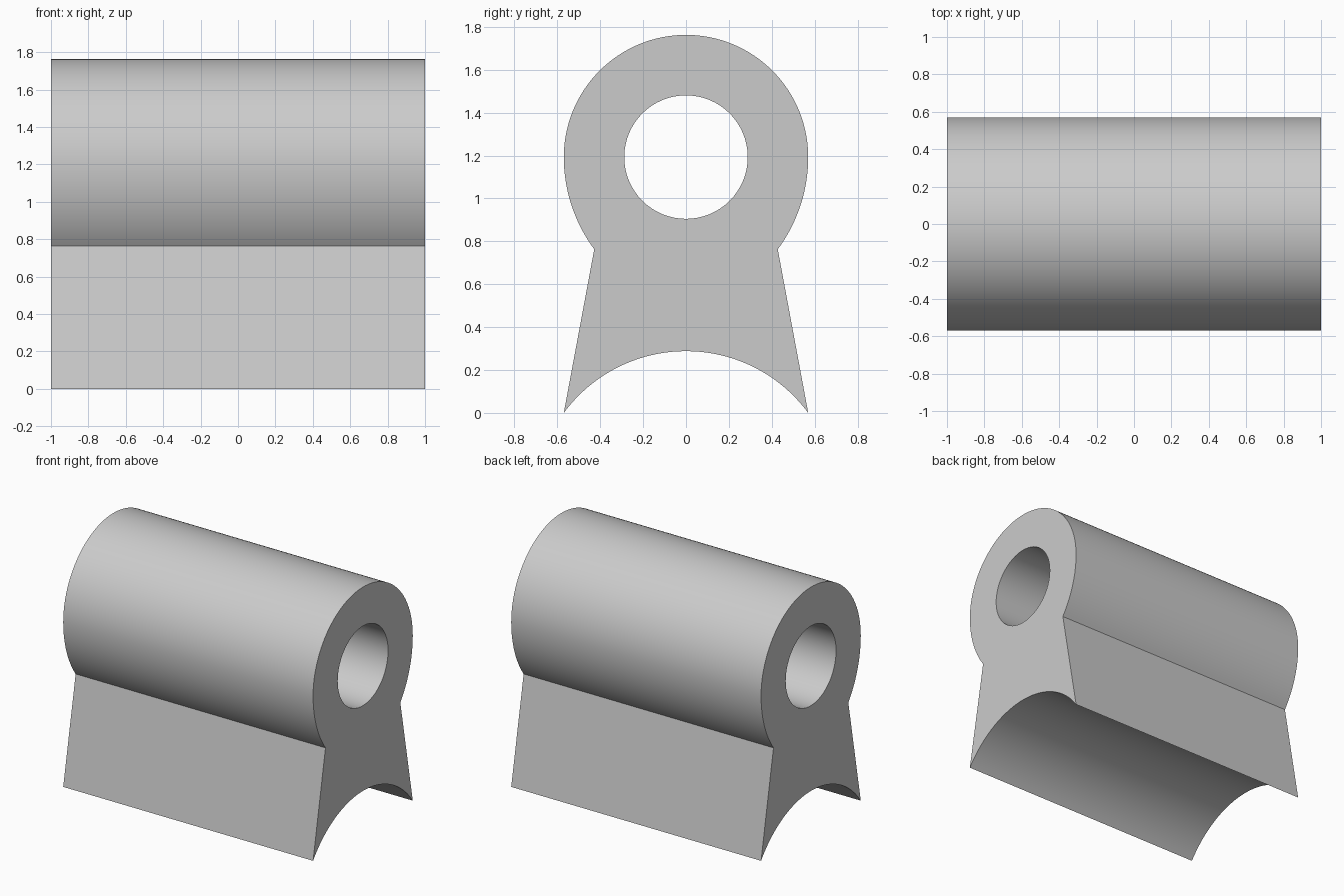
import bpy, bmesh, math

cube = bpy.data.objects.get("Cube")
if cube:
    bpy.data.objects.remove(cube, do_unlink=True)

HALF_LENGTH = 1.0
HALF_WIDTH = 0.57
BORE_Z, BORE_RADIUS = 1.193, 0.288
NECK_Y, NECK_Z = 0.428, 0.763
SADDLE_RISE = 0.288


def arc(cy, cz, radius, start, end, steps):
    """Points (y, z) along an arc, angles in radians."""
    return [(cy + radius * math.cos(start + (end - start) * i / steps),
             cz + radius * math.sin(start + (end - start) * i / steps))
            for i in range(steps + 1)]


# Barrel: round top, with flatter tangent arcs running down to the neck
inset, drop = HALF_WIDTH - NECK_Y, BORE_Z - NECK_Z
cheek_radius = (inset ** 2 + drop ** 2) / (2 * inset)
cheek_angle = math.asin(drop / cheek_radius)
cheek = arc(HALF_WIDTH - cheek_radius, BORE_Z, cheek_radius, -cheek_angle, 0, 16)
crown = arc(0, BORE_Z, HALF_WIDTH, 0, math.pi, 64)
other_cheek = [(-y, z) for y, z in reversed(cheek)]

# Concave saddle under the flared foot
saddle_radius = (HALF_WIDTH ** 2 + SADDLE_RISE ** 2) / (2 * SADDLE_RISE)
saddle_angle = math.asin(HALF_WIDTH / saddle_radius)
saddle = arc(0, SADDLE_RISE - saddle_radius, saddle_radius,
             math.pi / 2 + saddle_angle, math.pi / 2 - saddle_angle, 40)

outline = cheek + crown[1:-1] + other_cheek + saddle
bore = arc(0, BORE_Z, BORE_RADIUS, 0, 2 * math.pi, 64)[:-1]

# Fill the profile around the bore and extrude it along x
bm = bmesh.new()
edges = []
for loop in (outline, bore):
    verts = [bm.verts.new((-HALF_LENGTH, y, z)) for y, z in loop]
    edges += [bm.edges.new((v, verts[(i + 1) % len(verts)])) for i, v in enumerate(verts)]
bmesh.ops.triangle_fill(bm, edges=edges, use_beauty=True, normal=(-1, 0, 0))
extruded = bmesh.ops.extrude_face_region(bm, geom=bm.faces[:], use_keep_orig=True)
moved = [g for g in extruded["geom"] if isinstance(g, bmesh.types.BMVert)]
bmesh.ops.translate(bm, verts=moved, vec=(2 * HALF_LENGTH, 0, 0))
bmesh.ops.recalc_face_normals(bm, faces=bm.faces[:])
mesh = bpy.data.meshes.new("saddle_block")
bm.to_mesh(mesh)
bm.free()

# Plain grey material
grey = bpy.data.materials.new("light_grey")
grey.use_nodes = True
colour = (0.6, 0.6, 0.6, 1)
grey.diffuse_color = colour
grey.node_tree.nodes["Principled BSDF"].inputs["Base Color"].default_value = colour
mesh.materials.append(grey)

block = bpy.data.objects.new("saddle_block", mesh)
bpy.context.collection.objects.link(block)
bpy.ops.object.select_all(action="DESELECT")
block.select_set(True)
bpy.context.view_layer.objects.active = block
bpy.ops.object.shade_smooth_by_angle(angle=math.radians(25))
